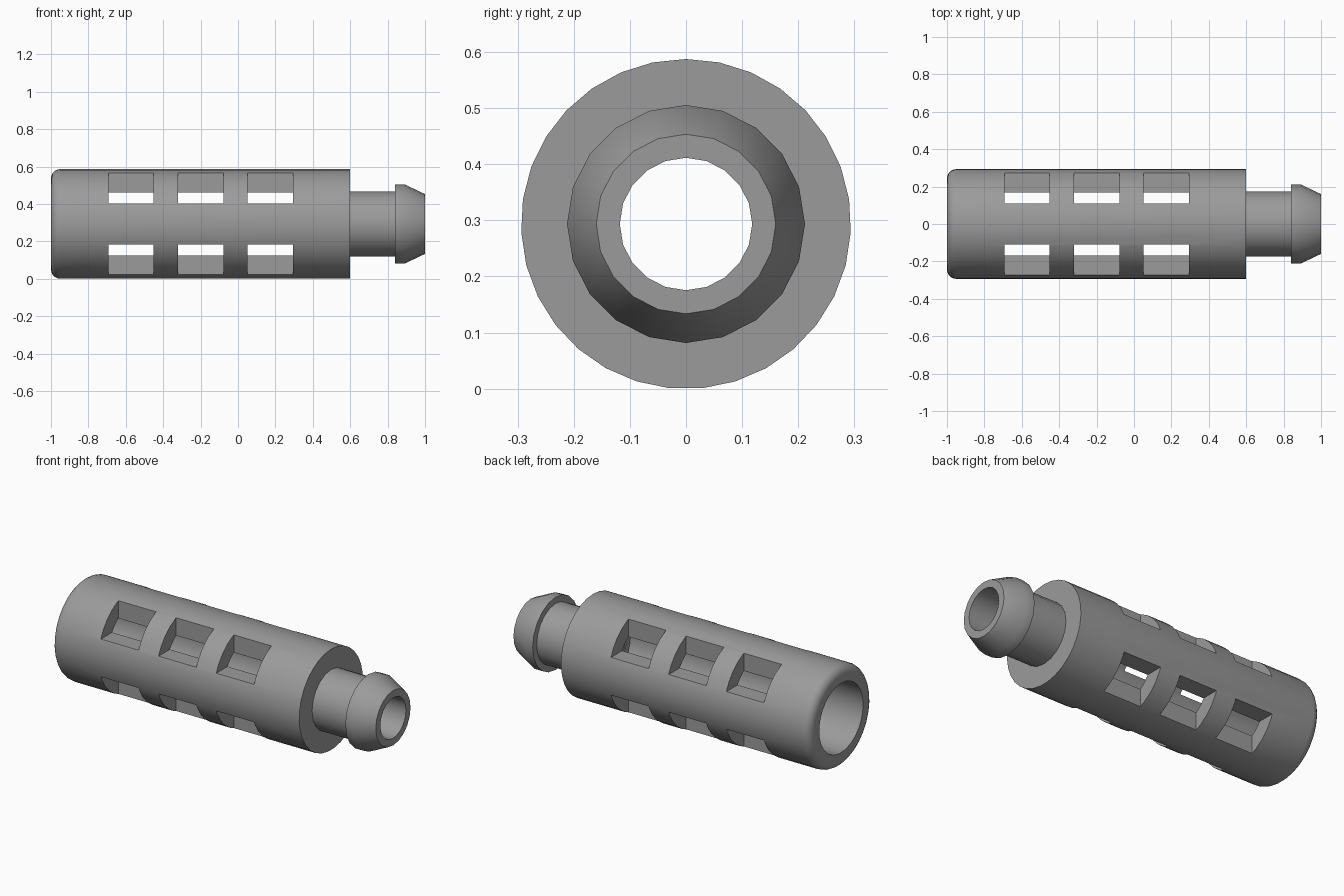
import bpy, bmesh, math

if "Cube" in bpy.data.objects:
    bpy.data.objects.remove(bpy.data.objects["Cube"])

AXIS_Z = 0.2935

grey = bpy.data.materials.new("mid_grey")
grey.diffuse_color = (0.33, 0.33, 0.33, 1)
grey.use_nodes = True
grey.node_tree.nodes["Principled BSDF"].inputs["Base Color"].default_value = grey.diffuse_color


def new_object(name, bm):
    bmesh.ops.recalc_face_normals(bm, faces=bm.faces)
    mesh = bpy.data.meshes.new(name)
    bm.to_mesh(mesh)
    bm.free()
    obj = bpy.data.objects.new(name, mesh)
    bpy.context.collection.objects.link(obj)
    mesh.materials.append(grey)
    return obj


def lathe(name, profile, sides):
    """Spin a closed (x, radius) profile round the long axis."""
    bm = bmesh.new()
    rings = []
    for i in range(sides):
        a = 2 * math.pi * i / sides
        rings.append([bm.verts.new((x, r * math.sin(a), AXIS_Z + r * math.cos(a)))
                      for x, r in profile])
    n = len(profile)
    for i in range(sides):
        p, q = rings[i], rings[(i + 1) % sides]
        for j in range(n):
            k = (j + 1) % n
            bm.faces.new((p[j], p[k], q[k], q[j]))
    return new_object(name, bm)


def smooth(obj):
    bpy.ops.object.select_all(action='DESELECT')
    obj.select_set(True)
    bpy.context.view_layer.objects.active = obj
    bpy.ops.object.shade_smooth_by_angle(angle=math.radians(30))


# Hollow sleeve with a rounded open end
R, BORE, FILLET = 0.294, 0.202, 0.05
round_end = []
for i in range(6):
    t = math.pi / 2 * i / 5
    round_end.append((-1 + FILLET * (1 - math.cos(t)), R - FILLET * (1 - math.sin(t))))
sleeve = lathe("sleeve", [(-1, BORE)] + round_end +
               [(0.6, R), (0.6, 0.165), (0.5, 0.165), (0.5, BORE)], 31)

# Window cutters: three rows of square-cornered boxes, one in each quadrant
bm = bmesh.new()
INNER, OUTER, LENGTH = 0.11, 0.40, 0.243
mid, size = (INNER + OUTER) / 2, OUTER - INNER
for x in (-0.572, -0.20, 0.172):
    for sy in (-1, 1):
        for sz in (-1, 1):
            box = bmesh.ops.create_cube(bm, size=1)["verts"]
            bmesh.ops.scale(bm, vec=(LENGTH, size, size), verts=box)
            bmesh.ops.translate(bm, vec=(x, sy * mid, AXIS_Z + sz * mid), verts=box)
cutter = new_object("window_cutter", bm)
cutter.hide_render = True

bpy.context.view_layer.objects.active = sleeve
cut = sleeve.modifiers.new("windows", 'BOOLEAN')
cut.operation = 'DIFFERENCE'
cut.solver = 'EXACT'
cut.object = cutter
bpy.ops.object.modifier_apply(modifier=cut.name)
bpy.data.objects.remove(cutter)
smooth(sleeve)

# Hollow neck with a tapered snap collar
plug = lathe("snap_plug", [(0.505, 0.118), (0.505, 0.175), (0.84, 0.175), (0.84, 0.212),
                           (0.89, 0.212), (1.0, 0.16), (1.0, 0.118)], 20)
smooth(plug)
